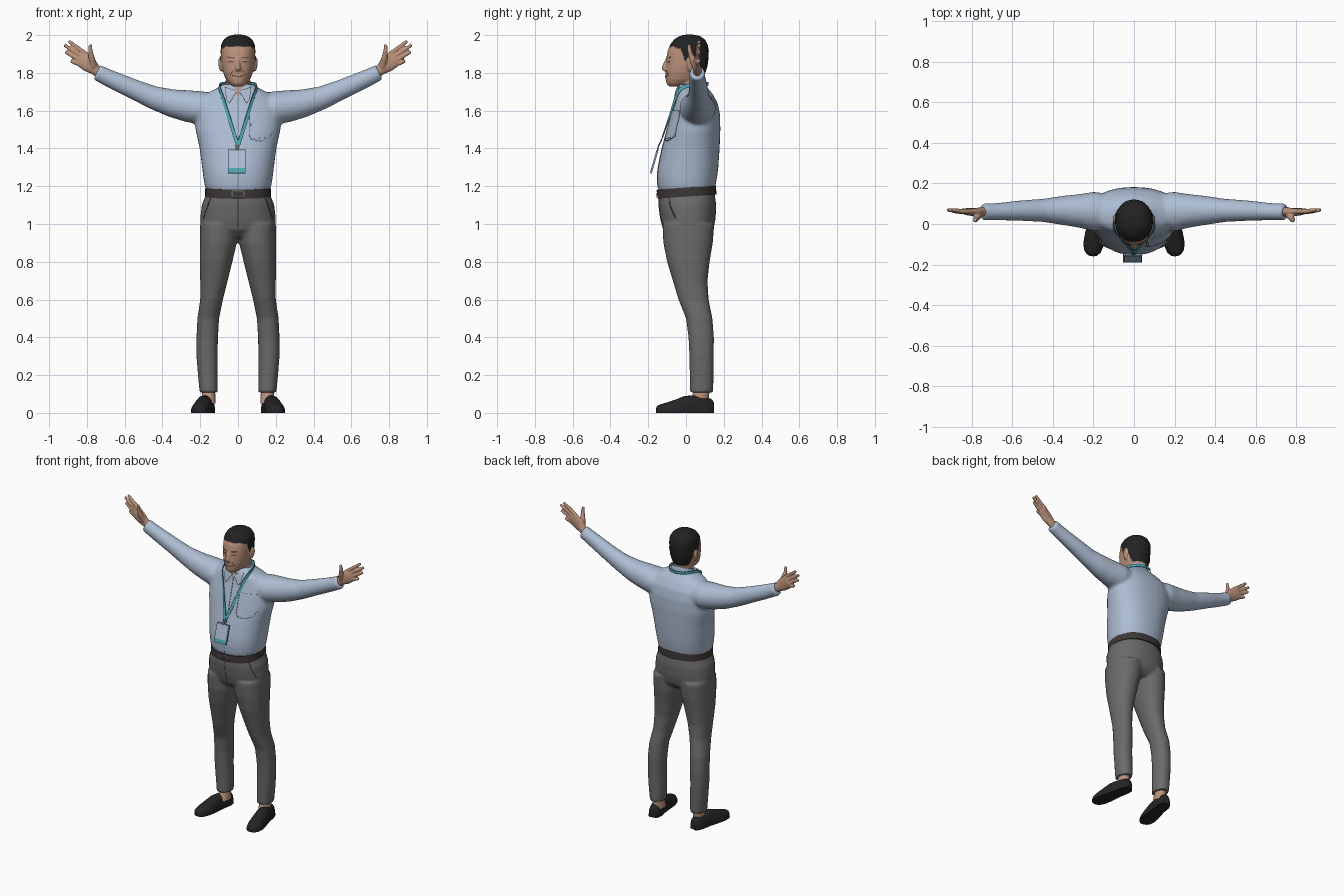
import bpy, bmesh, math
from mathutils import Vector
from mathutils.bvhtree import BVHTree

if "Cube" in bpy.data.objects:
    bpy.data.objects.remove(bpy.data.objects["Cube"])


def material(name, r, g, b):
    m = bpy.data.materials.new(name)
    m.diffuse_color = (r, g, b, 1)
    m.use_nodes = True
    m.node_tree.nodes["Principled BSDF"].inputs["Base Color"].default_value = m.diffuse_color
    return m


SKIN = material("skin", .50, .29, .20)
HAIR = material("hair black", .016, .016, .017)
SHIRT = material("shirt blue", .42, .51, .65)
SEAM = material("seam blue", .22, .29, .39)
CLOTH = material("trouser grey", .145, .145, .145)
BELT = material("belt brown", .045, .038, .036)
SHOE = material("shoe black", .018, .018, .019)
TEAL = material("lanyard teal", .08, .38, .43)
LIP = material("dark skin", .20, .09, .065)
METAL = material("buckle grey", .12, .12, .13)


def loft(bm, secs, axis=None, ref=(0, 1, 0), n=28, p=1.0, s=1):
    """Skin rings (x, y, z, ru, rv); s = -1 mirrors across x."""
    pts = [Vector(q[:3]) for q in secs]
    rings = []
    for i, q in enumerate(secs):
        t = Vector(axis) if axis else (pts[min(i + 1, len(pts) - 1)] - pts[max(i - 1, 0)]).normalized()
        u = Vector(ref).cross(t).normalized()
        v = t.cross(u)
        ring = []
        for k in range(n):
            c, d = math.cos(k * math.tau / n), math.sin(k * math.tau / n)
            c, d = math.copysign(abs(c) ** p, c), math.copysign(abs(d) ** p, d)
            w = pts[i] + u * q[3] * c + v * q[4] * d
            ring.append(bm.verts.new((w.x * s, w.y, w.z)))
        rings.append(ring)
    for a, b in zip(rings, rings[1:]):
        for k in range(n):
            bm.faces.new((a[k], a[(k + 1) % n], b[(k + 1) % n], b[k]))
    bm.faces.new(rings[0])
    bm.faces.new(rings[-1])


def stack(bm, rows, p=1.0, s=1):
    """Horizontal rings from (z, x0, x1, y_front, y_back)."""
    loft(bm, [((a + b) / 2, (f + k) / 2, z, (b - a) / 2, (k - f) / 2) for z, a, b, f, k in rows],
         axis=(0, 0, 1), p=p, n=40, s=s)


def finish(name, bm, mats, voxel=0, smooth=4, thick=0):
    bmesh.ops.recalc_face_normals(bm, faces=bm.faces)
    me = bpy.data.meshes.new(name)
    bm.to_mesh(me)
    bm.free()
    ob = bpy.data.objects.new(name, me)
    bpy.context.collection.objects.link(ob)
    if voxel:
        r = ob.modifiers.new("blend", 'REMESH')
        r.mode, r.voxel_size = 'VOXEL', voxel
        k = ob.modifiers.new("soften", 'SMOOTH')
        k.factor, k.iterations = .5, smooth
    if thick:
        t = ob.modifiers.new("thickness", 'SOLIDIFY')
        t.thickness, t.offset = thick, 0
    if voxel or thick:
        ev = ob.evaluated_get(bpy.context.evaluated_depsgraph_get())
        new = bpy.data.meshes.new_from_object(ev)
        ob.modifiers.clear()
        ob.data = new
    ob.data.materials.clear()
    for m in mats:
        ob.data.materials.append(m)
    ob.data.shade_smooth()
    ob.data.set_sharp_from_angle(angle=math.radians(45))
    return ob


def tree(ob):
    return BVHTree.FromPolygons([v.co for v in ob.data.vertices], [p.vertices[:] for p in ob.data.polygons])


def patch(name, target, quads, mat, lift=.003, n=8):
    """Thin plates laid on the front of a body; corners are (x, z)."""
    bm = bmesh.new()
    for a, b, c, d in quads:
        grid = {}
        for i in range(n + 1):
            for j in range(n + 1):
                u, v = i / n, j / n
                x, z = [(a[k] * (1 - u) + b[k] * u) * (1 - v) + (d[k] * (1 - u) + c[k] * u) * v for k in (0, 1)]
                hit = target.ray_cast(Vector((x, -1, z)), Vector((0, 1, 0)))[0]
                if hit:
                    grid[i, j] = bm.verts.new((x, hit.y - lift, z))
        for i in range(n):
            for j in range(n):
                cell = [grid.get(q) for q in ((i, j), (i + 1, j), (i + 1, j + 1), (i, j + 1))]
                if all(cell):
                    bm.faces.new(cell)
    return finish(name, bm, [mat], thick=.003)


def bar(x0, z0, x1, z1, w):
    """Quad along a line in the x-z plane."""
    d = Vector((x1 - x0, z1 - z0)).normalized() * w / 2
    return ((x0 - d.y, z0 + d.x), (x1 - d.y, z1 + d.x), (x1 + d.y, z1 - d.x), (x0 + d.y, z0 - d.x))


def sym(rows):
    return [(z, -x, x, f, b) for z, x, f, b in rows]


# Shirt: torso and both sleeves blended together
bm = bmesh.new()
stack(bm, sym([(1.165, .16, -.14, .148), (1.2, .176, -.15, .156), (1.25, .184, -.153, .165),
               (1.3, .19, -.148, .171), (1.4, .203, -.127, .178), (1.5, .225, -.1, .182),
               (1.58, .228, -.078, .18), (1.64, .215, -.06, .168), (1.69, .17, -.05, .14),
               (1.72, .11, -.043, .115), (1.74, .08, -.036, .10)]), p=.88)
for s in (1, -1):
    loft(bm, [(.10, .06, 1.60, .085, .085), (.20, .062, 1.615, .088, .097), (.27, .065, 1.625, .084, .083),
              (.35, .067, 1.64, .074, .072), (.45, .067, 1.67, .061, .057), (.55, .066, 1.713, .053, .051),
              (.65, .062, 1.757, .048, .044), (.70, .06, 1.78, .045, .042), (.748, .06, 1.803, .043, .041)], s=s)
shirt = finish("shirt", bm, [SHIRT], voxel=.01, smooth=5)
body = tree(shirt)

# Collar: standing band that dips to the front, with two flaps
bm = bmesh.new()
stack(bm, sym([(1.69, .09, -.05, .11), (1.757, .07, -.038, .098), (1.757, .064, -.03, .09), (1.70, .064, -.03, .09)]))
for v in bm.verts:
    v.co.z += (v.co.y - .05) * .35
finish("collar", bm, [SHIRT])
patch("collar_flaps", body, [((s * .004, 1.705), (s * .07, 1.725), (s * .062, 1.66), (s * .045, 1.64))
                             for s in (1, -1)], SHIRT, .008)
patch("neck_opening", body, [((-.022, 1.735), (.022, 1.735), (.003, 1.675), (-.003, 1.675))], SKIN, .005)

# Button placket, chest pocket and their seams
patch("placket_seam", body, [bar(0, 1.67, 0, 1.19, .005)], SEAM, .001, 20)
patch("chest_pocket", body, [((.065, 1.6), (.19, 1.6), (.18, 1.46), (.07, 1.45))], SHIRT, .003, 12)
edge = [(.062, 1.59), (.06, 1.47), (.075, 1.445), (.12, 1.44), (.165, 1.455), (.186, 1.49)]
patch("pocket_seam", body, [bar(*a, *b, .004) for a, b in zip(edge, edge[1:])], SEAM, .004, 3)

# Trousers: pelvis and legs blended together
bm = bmesh.new()
stack(bm, sym([(1.175, .163, -.143, .15), (1.1, .192, -.145, .16), (1.03, .2, -.136, .157),
               (.97, .198, -.12, .145), (.93, .17, -.08, .11)]), p=.9)
for s in (1, -1):
    stack(bm, [(1.0, .0, .2, -.125, .15), (.9, .006, .202, -.12, .142), (.8, .03, .202, -.1, .125),
               (.7, .055, .2, -.07, .114), (.6, .08, .2, -.04, .12), (.5, .1, .215, .0, .14),
               (.4, .106, .22, .013, .148), (.3, .108, .22, .018, .147), (.2, .107, .212, .02, .146),
               (.108, .107, .203, .02, .144)], p=.92, s=s)
trousers = finish("trousers", bm, [CLOTH], voxel=.01, smooth=4)
legs = tree(trousers)
patch("trouser_seams", legs, [bar(0, 1.14, 0, .98, .004)] +
      [bar(s * .145, 1.14, s * .183, 1.03, .005) for s in (1, -1)], BELT, .0, 8)

# Belt, tilted down to the front, with buckle
bm = bmesh.new()
stack(bm, sym([(1.145, .165, -.14, .15), (1.145, .175, -.152, .161), (1.193, .173, -.15, .159),
               (1.193, .16, -.138, .148)]), p=.9)
for v in bm.verts:
    v.co.z += v.co.y * .07
belt = finish("belt", bm, [BELT])
patch("buckle", tree(belt), [bar(-.03, z, .03, z, .006) for z in (1.142, 1.176)] +
      [bar(x, 1.142, x, 1.176, .006) for x in (-.03, .03)], METAL, .004, 3)

# Shoes: half-round sections from heel to toe, turned outward; ankles above
shoe, ankle = bmesh.new(), bmesh.new()
for s in (1, -1):
    loft(shoe, [(.155 + .055 * t, .145 - .303 * t, 0, w, h) for t, w, h in
                ((0, .022, .06), (.04, .034, .075), (.15, .043, .083), (.35, .042, .092), (.5, .046, .09),
                 (.65, .051, .072), (.8, .051, .056), (.92, .042, .046), (.98, .026, .037), (1, .01, .025))],
         ref=(0, 0, 1), p=.8, s=s)
    stack(ankle, [(.05, .118, .192, .02, .12), (.13, .122, .19, .045, .125)], s=s)
for v in shoe.verts:
    v.co.z = max(v.co.z, 0)
finish("shoes", shoe, [SHOE])
finish("ankles", ankle, [SKIN])

# Head: skull, jaw, neck, nose and ears blended together
bm = bmesh.new()
stack(bm, sym([(1.66, .062, -.03, .085), (1.74, .06, -.03, .09), (1.80, .06, -.02, .095)]))
stack(bm, sym([(1.728, .025, -.088, -.03), (1.742, .045, -.103, .02), (1.765, .064, -.108, .08),
               (1.80, .078, -.109, .10), (1.84, .086, -.105, .112), (1.88, .088, -.104, .117),
               (1.92, .089, -.096, .118), (1.95, .086, -.08, .112), (1.976, .072, -.06, .097),
               (1.991, .052, -.035, .075), (1.999, .026, -.008, .045)]), p=.93)
loft(bm, [(0, -.094, 1.875, .008, .014), (0, -.106, 1.85, .01, .016), (0, -.113, 1.826, .015, .018),
          (0, -.106, 1.811, .018, .015)], axis=(0, 0, 1))
for s in (1, -1):
    loft(bm, [(.088, .022, 1.808, .007, .008), (.092, .024, 1.825, .009, .015), (.094, .027, 1.85, .011, .021),
              (.094, .027, 1.87, .010, .019), (.09, .026, 1.882, .006, .009)], axis=(0, 0, 1), s=s)
head = finish("head", bm, [SKIN, HAIR], voxel=.006, smooth=3)

# Short hair: faces above a hairline that drops behind the ears, slightly raised
line = [(-1, 1.94), (-.06, 1.938), (-.025, 1.925), (-.005, 1.865), (.04, 1.865), (.058, 1.785), (1, 1.785)]


def in_hair(c):
    for (y0, z0), (y1, z1) in zip(line, line[1:]):
        if y0 <= c.y <= y1:
            return c.z > z0 + (z1 - z0) * (c.y - y0) / (y1 - y0) and not (abs(c.x) > .091 and c.z < 1.89)


raised = set()
for f in head.data.polygons:
    if in_hair(f.center):
        f.material_index = 1
        raised.update(f.vertices)
shift = {i: head.data.vertices[i].normal * .003 for i in raised}
for i, d in shift.items():
    head.data.vertices[i].co += d

# Face details
face = tree(head)
patch("eyes_and_brows", face, [bar(s * a, z0, s * b, z1, w) for s in (1, -1) for a, z0, b, z1, w in
      ((.018, 1.88, .055, 1.883, .006), (.023, 1.859, .049, 1.859, .006), (.026, 1.815, .042, 1.788, .002))],
      LIP, .0005, 5)
patch("mouth", face, [bar(s * .0, 1.779, s * .03, 1.785, .006) for s in (1, -1)], LIP, .0005, 5)

# Hands: palm, four fingers and a raised thumb
bm = bmesh.new()
tips = [(.896, 1.968), (.92, 1.948), (.914, 1.912), (.884, 1.863)]
for s in (1, -1):
    loft(bm, [(.72, .06, 1.79, .028, .024), (.755, .06, 1.817, .029, .022), (.785, .058, 1.842, .042, .02),
              (.815, .06, 1.866, .045, .018), (.838, .064, 1.884, .041, .014)], s=s)
    for (tx, tz), o in zip(tips, (.033, .011, -.011, -.032)):
        bx, bz = .825 - .64 * o, 1.873 + .77 * o
        loft(bm, [(bx, .062, bz, .012, .013), ((bx + tx) / 2, .062, (bz + tz) / 2, .0115, .012),
                  (tx, .07, tz, .009, .009)], n=12, s=s)
    loft(bm, [(.765, .05, 1.835, .02, .02), (.775, .03, 1.88, .016, .016), (.782, .02, 1.915, .012, .012),
              (.781, .016, 1.95, .009, .009)], n=12, s=s)
finish("hands", bm, [SKIN], voxel=.005, smooth=2)

# Lanyard: flat ribbon around the collar, pushed clear of the shirt
bm = bmesh.new()
path = [(0, .118, 1.742), (.05, .105, 1.742), (.083, .065, 1.742), (.092, .01, 1.722), (.08, -.045, 1.67),
        (.047, -.09, 1.56), (.012, -.128, 1.45), (0, -.146, 1.41)]
for s in (1, -1):
    prev = None
    for a, b in zip(path, path[1:]):
        a, b = Vector(a), Vector(b)
        for k in range(7):
            q = a.lerp(b, k / 6)
            loc, nor, _, _ = body.find_nearest(q)
            if (q - loc).dot(nor) < .007:
                q = loc + nor * .007
            out = Vector((q.x, q.y - .04, 0)).normalized()
            side = (b - a).cross(out).normalized() * .009
            pair = [bm.verts.new((w.x * s, w.y, w.z)) for w in (q + side, q - side)]
            if prev:
                bm.faces.new((prev[0], prev[1], pair[1], pair[0]))
            prev = pair
finish("lanyard", bm, [TEAL], thick=.004)


# Badge: slanted card with a face plate, teal foot strip and clip
def card(name, x0, x1, z0, z1, mat, thick, fwd=0):
    bm = bmesh.new()
    y = lambda z: -.150 - (1.39 - z) * .29 - fwd
    bm.faces.new([bm.verts.new((x, y(z), z)) for x, z in ((x0, z0), (x1, z0), (x1, z1), (x0, z1))])
    finish(name, bm, [mat], thick=thick)


card("badge", -.054, .04, 1.268, 1.392, SEAM, .008)
card("badge_face", -.05, .036, 1.295, 1.388, SHIRT, .003, .005)
card("badge_strip", -.05, .036, 1.272, 1.295, TEAL, .003, .005)
card("badge_clip", -.012, .004, 1.385, 1.42, METAL, .007, .002)
